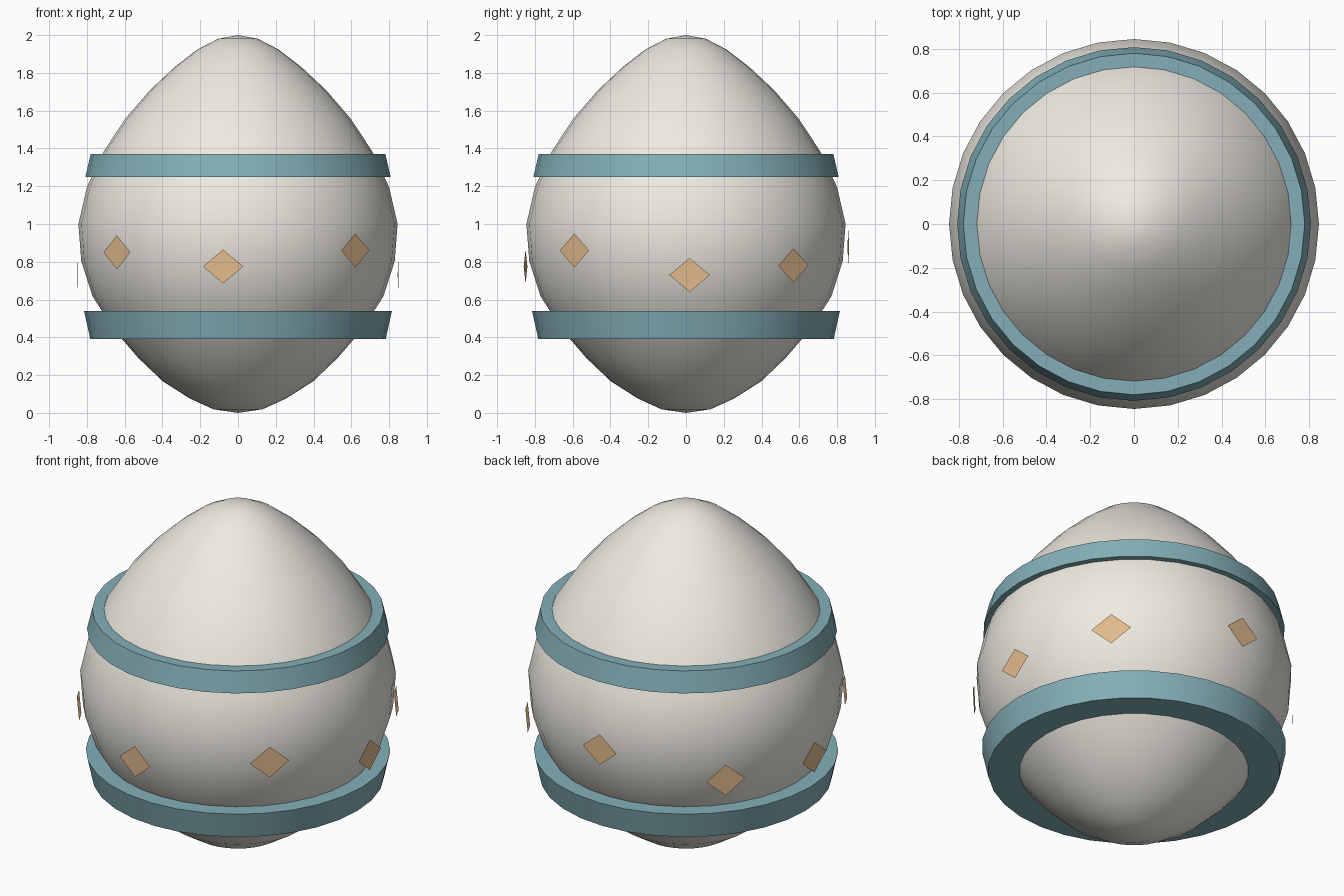
import bpy, bmesh, math
from mathutils import Matrix, Vector

if "Cube" in bpy.data.objects:
    bpy.data.objects.remove(bpy.data.objects["Cube"])


def material(name, rgb):
    m = bpy.data.materials.new(name)
    m.diffuse_color = (*rgb, 1)
    m.use_nodes = True
    m.node_tree.nodes["Principled BSDF"].inputs["Base Color"].default_value = m.diffuse_color
    return m


CREAM = material("cream", (0.86, 0.83, 0.76))
TEAL = material("teal", (0.23, 0.43, 0.48))
TAN = material("tan", (0.75, 0.49, 0.26))
SEGMENTS = 32


def finish(name, bm, mat, smooth=None):
    bmesh.ops.recalc_face_normals(bm, faces=bm.faces)
    mesh = bpy.data.meshes.new(name)
    bm.to_mesh(mesh)
    bm.free()
    mesh.materials.append(mat)
    ob = bpy.data.objects.new(name, mesh)
    bpy.context.collection.objects.link(ob)
    if smooth:
        bpy.ops.object.select_all(action='DESELECT')
        ob.select_set(True)
        bpy.context.view_layer.objects.active = ob
        bpy.ops.object.shade_smooth_by_angle(angle=math.radians(smooth))
    return ob


# Egg shell: a unit sphere whose 16 rings are narrowed to an egg outline
RING_RADII = [0.105, 0.215, 0.335, 0.468, 0.598, 0.712, 0.80, 0.845,
              0.83, 0.77, 0.66, 0.53, 0.40, 0.255, 0.13]
bm = bmesh.new()
bmesh.ops.create_uvsphere(bm, u_segments=SEGMENTS, v_segments=16, radius=1)
for v in bm.verts:
    ring = round(math.acos(max(-1, min(1, v.co.z))) / math.pi * 16)
    if 0 < ring < 16:
        flat = Vector((v.co.x, v.co.y)).normalized() * RING_RADII[ring - 1]
        v.co.x, v.co.y = flat
    v.co.z += 1
finish("egg_shell", bm, CREAM, 60)


# Bands: tapered discs passing through the egg
def band(name, z0, z1, r0, r1):
    bm = bmesh.new()
    bmesh.ops.create_cone(bm, cap_ends=True, segments=SEGMENTS, radius1=r0,
                          radius2=r1, depth=z1 - z0,
                          matrix=Matrix.Translation((0, 0, (z0 + z1) / 2)))
    finish(name, bm, TEAL, 30)


band("upper_band", 1.25, 1.37, 0.808, 0.78)
band("lower_band", 0.39, 0.54, 0.782, 0.815)

# Diamonds: flat upright patches around the middle (angle, height, distance)
PATCHES = [(-95.3, 0.775, 0.853), (-43.6, 0.86, 0.857), (1.3, 0.73, 0.848),
           (41.8, 0.78, 0.853), (92.5, 0.88, 0.86), (139.5, 0.745, 0.849),
           (179, 0.73, 0.849), (-138.5, 0.85, 0.856)]
for i, (angle, z, dist) in enumerate(PATCHES):
    bm = bmesh.new()
    corners = [(dist, -0.107, z), (dist, 0, z - 0.09),
               (dist, 0.107, z), (dist, 0, z + 0.09)]
    bm.faces.new([bm.verts.new(c) for c in corners])
    bm.transform(Matrix.Rotation(math.radians(angle), 4, 'Z'))
    finish(f"diamond_patch_{i + 1}", bm, TAN)
